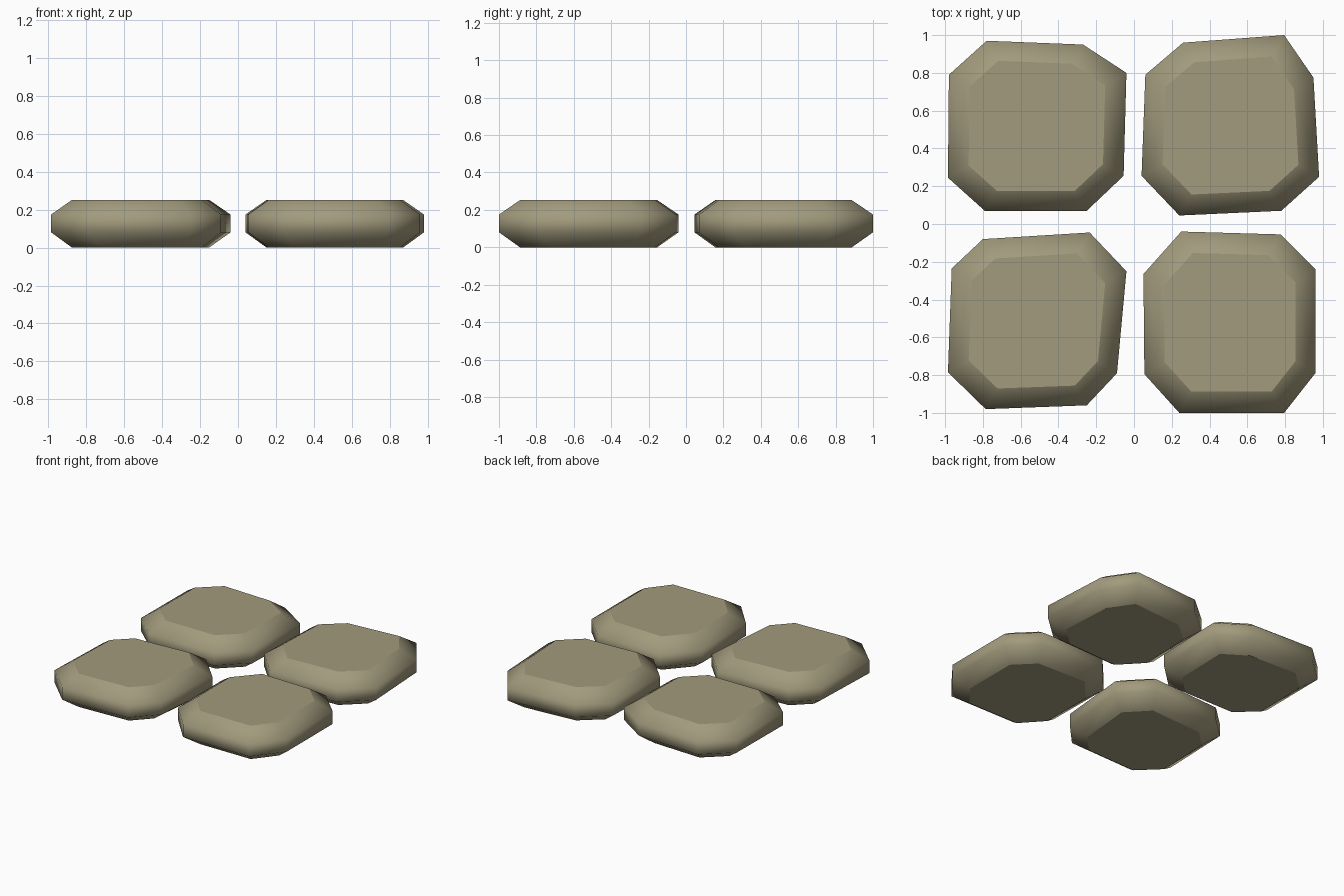
import bpy

if "Cube" in bpy.data.objects:
    bpy.data.objects.remove(bpy.data.objects["Cube"])

# One stone colour
stone = bpy.data.materials.new("stone")
stone.diffuse_color = (0.36, 0.325, 0.205, 1)
stone.use_nodes = True
stone.node_tree.nodes["Principled BSDF"].inputs["Base Color"].default_value = stone.diffuse_color

# Plan outline of each paving stone, clockwise from the upper left
outlines = {
    "back_left_stone": [(-0.78, 0.97), (-0.27, 0.95), (-0.04, 0.80), (-0.055, 0.255),
                        (-0.25, 0.07), (-0.79, 0.07), (-0.985, 0.245), (-0.98, 0.79)],
    "back_right_stone": [(0.26, 0.96), (0.795, 1.0), (0.95, 0.775), (0.98, 0.25),
                         (0.78, 0.07), (0.24, 0.045), (0.04, 0.255), (0.06, 0.79)],
    "front_left_stone": [(-0.80, -0.08), (-0.235, -0.045), (-0.04, -0.25), (-0.09, -0.79),
                         (-0.25, -0.96), (-0.785, -0.98), (-0.985, -0.785), (-0.965, -0.235)],
    "front_right_stone": [(0.25, -0.04), (0.775, -0.055), (0.96, -0.24), (0.96, -0.79),
                          (0.795, -1.0), (0.24, -1.0), (0.055, -0.795), (0.05, -0.265)],
}
# Side profile: (height, scale of the outline)
profile = [(0.0, 0.765), (0.08, 1.0), (0.175, 1.0), (0.252, 0.765)]


def make_stone(name, outline):
    pts = outline[::-1]
    n = len(pts)
    cx = sum(p[0] for p in pts) / n
    cy = sum(p[1] for p in pts) / n
    verts = [(cx + (x - cx) * s, cy + (y - cy) * s, z) for z, s in profile for x, y in pts]
    # rounded sides
    faces = [(r * n + i, r * n + (i + 1) % n, (r + 1) * n + (i + 1) % n, (r + 1) * n + i)
             for r in range(len(profile) - 1) for i in range(n)]
    # flat bottom and top
    faces.append(tuple(reversed(range(n))))
    faces.append(tuple(range((len(profile) - 1) * n, len(profile) * n)))
    mesh = bpy.data.meshes.new(name)
    mesh.from_pydata(verts, [], faces)
    mesh.materials.append(stone)
    for f in mesh.polygons:
        f.use_smooth = len(f.vertices) == 4
    bpy.context.collection.objects.link(bpy.data.objects.new(name, mesh))


for name, outline in outlines.items():
    make_stone(name, outline)
